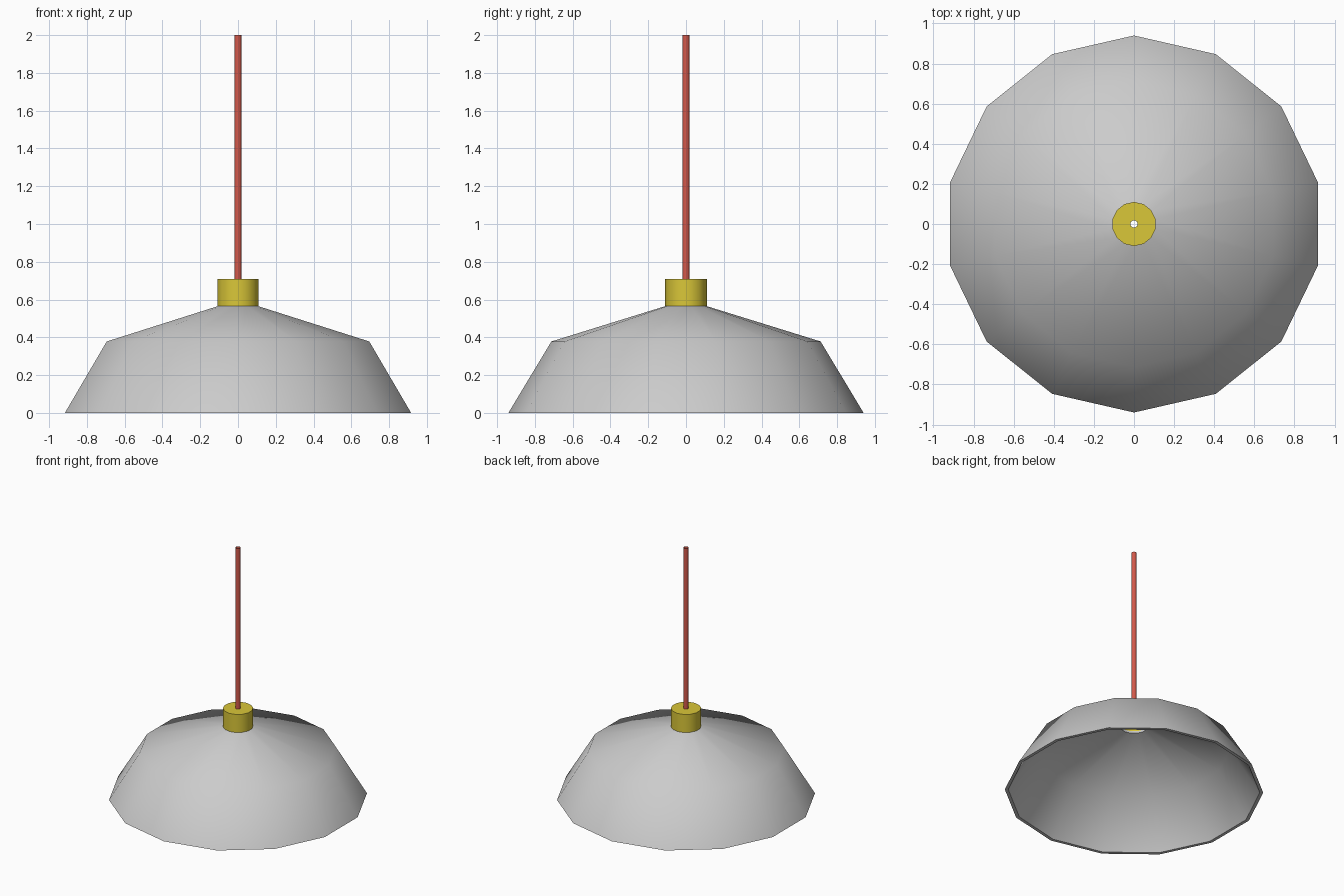
import bpy, bmesh, math

if "Cube" in bpy.data.objects:
    bpy.data.objects.remove(bpy.data.objects["Cube"])

SIDES = 14


def material(name, color):
    m = bpy.data.materials.new(name)
    m.diffuse_color = color
    m.use_nodes = True
    m.node_tree.nodes["Principled BSDF"].inputs["Base Color"].default_value = m.diffuse_color
    return m


def lathe(name, profile, mat=None, closed=False):
    """Revolve (radius, z) points, listed so that faces point outward."""
    bm = bmesh.new()
    rings = []
    for r, z in profile:
        ring = []
        for i in range(SIDES):
            a = math.pi / 2 + 2 * math.pi * i / SIDES
            ring.append(bm.verts.new((r * math.cos(a), r * math.sin(a), z)))
        rings.append(ring)
    pairs = list(zip(rings, rings[1:]))
    if closed:
        pairs.append((rings[-1], rings[0]))
    for low, high in pairs:
        for i in range(SIDES):
            j = (i + 1) % SIDES
            bm.faces.new((low[i], low[j], high[j], high[i]))
    mesh = bpy.data.meshes.new(name)
    bm.to_mesh(mesh)
    bm.free()
    ob = bpy.data.objects.new(name, mesh)
    bpy.context.collection.objects.link(ob)
    if mat:
        mesh.materials.append(mat)
    bpy.ops.object.select_all(action='DESELECT')
    ob.select_set(True)
    bpy.context.view_layer.objects.active = ob
    bpy.ops.object.shade_smooth_by_angle(angle=math.radians(50))
    return ob


# Faceted shade with a thin wall, open below
lathe("shade", [(0.94, 0), (0.713, 0.378), (0.11, 0.565),
                (0.105, 0.545), (0.698, 0.361), (0.915, 0)], closed=True)

# Brass collar, open below, with a hole for the cord
lathe("collar", [(0.11, 0.563), (0.11, 0.71), (0.018, 0.71)],
      material("brass", (0.7, 0.57, 0.04, 1)))

# Hollow hanging cord
lathe("cord", [(0.018, 0.71), (0.018, 2.0)],
      material("red_cord", (0.65, 0.1, 0.07, 1)))
